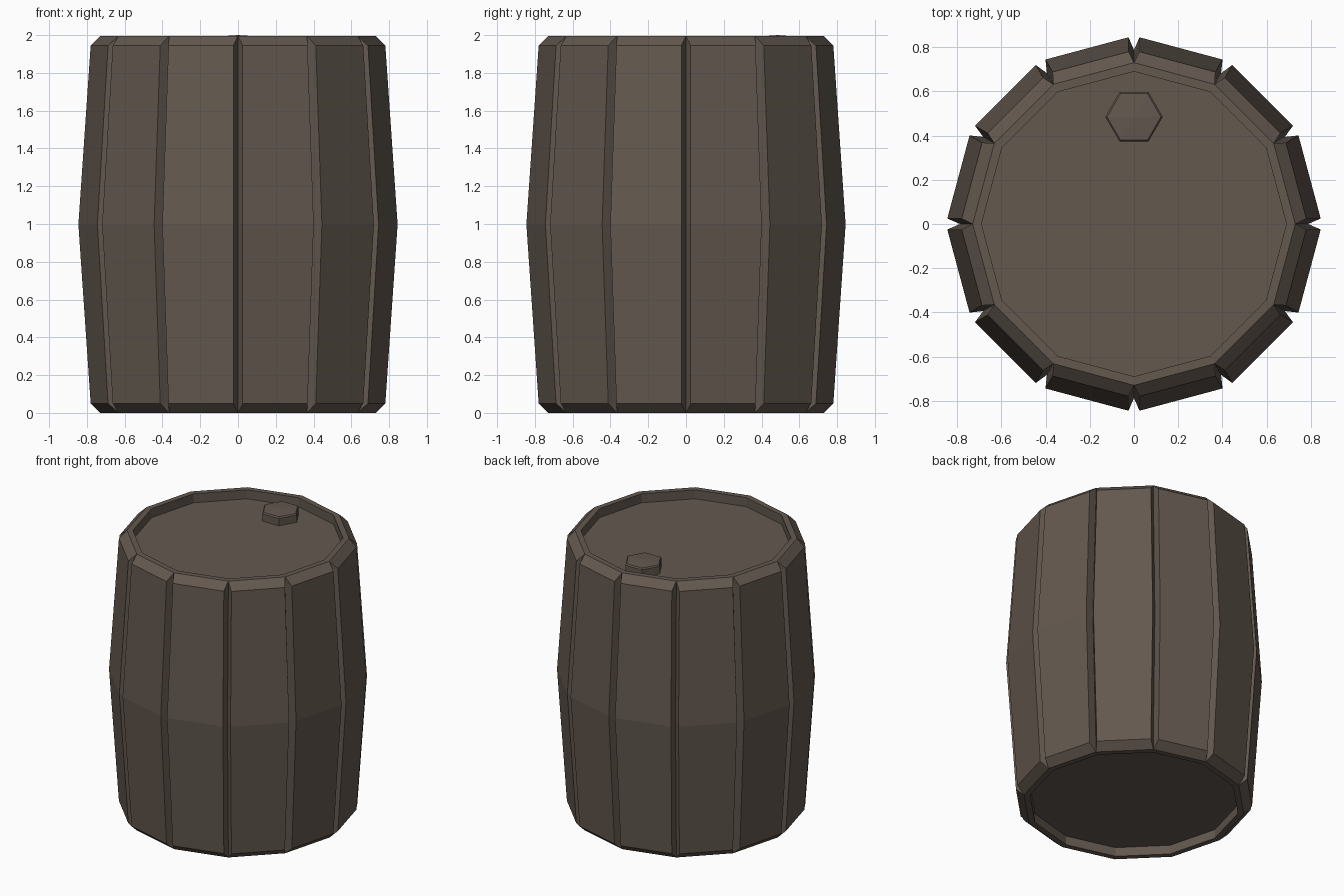
import bpy, bmesh, math
from mathutils import Matrix, Vector

if "Cube" in bpy.data.objects:
    bpy.data.objects.remove(bpy.data.objects["Cube"])

N = 12            # staves
TOP = 1.995       # rim height
RIM_OUT, RIM_IN = 0.73, 0.69
DEPTH = 0.065     # head recess
GAP = 0.025       # half width of the groove between staves

wood = bpy.data.materials.new("dark_brown_wood")
wood.diffuse_color = (0.125, 0.098, 0.078, 1)
wood.use_nodes = True
wood.node_tree.nodes["Principled BSDF"].inputs["Base Color"].default_value = wood.diffuse_color


def finish(name, bm):
    bmesh.ops.recalc_face_normals(bm, faces=bm.faces)
    me = bpy.data.meshes.new(name)
    bm.to_mesh(me)
    bm.free()
    me.materials.append(wood)
    ob = bpy.data.objects.new(name, me)
    bpy.context.collection.objects.link(ob)
    return ob


def around(k, x, r, z):
    """Point at radius r and sideways offset x, at groove number k."""
    return Matrix.Rotation(2 * math.pi * k / N, 3, 'Z') @ Vector((r, x, z))


def plain_ring(bm, r, z):
    return [bm.verts.new(around(k, 0, r, z)) for k in range(N)]


def stave_ring(bm, r_out, r_groove, z):
    pts = []
    for k in range(N):
        for x, r in ((-GAP, r_out), (0, r_groove), (GAP, r_out)):
            pts.append(bm.verts.new(around(k, x, r, z)))
    return pts


def bridge(bm, a, b):
    n = len(a)
    for i in range(n):
        j = (i + 1) % n
        bm.faces.new((a[i], a[j], b[j], b[i]))


def chamfer(bm, ring, rim):
    """Join the grooved ring to the plain 12-sided rim."""
    for k in range(N):
        left, mid, right = ring[3 * k:3 * k + 3]
        nxt = ring[(3 * k + 3) % (3 * N)]
        t, t2 = rim[k], rim[(k + 1) % N]
        bm.faces.new((left, mid, t))
        bm.faces.new((mid, right, t))
        bm.faces.new((right, nxt, t2, t))


# barrel: grooved staves bulging at the middle, chamfered rims, recessed heads
bm = bmesh.new()
levels = [stave_ring(bm, 0.78, 0.727, 0.05),
          stave_ring(bm, 0.845, 0.788, TOP / 2),
          stave_ring(bm, 0.78, 0.727, TOP - 0.05)]
for a, b in zip(levels, levels[1:]):
    bridge(bm, a, b)
for ring, z, z_head in ((levels[0], 0, DEPTH), (levels[-1], TOP, TOP - DEPTH)):
    rim = plain_ring(bm, RIM_OUT, z)
    lip = plain_ring(bm, RIM_IN, z)
    head = plain_ring(bm, RIM_IN, z_head)
    chamfer(bm, ring, rim)
    bridge(bm, rim, lip)
    bridge(bm, lip, head)
    bm.faces.new(head)
finish("barrel_body", bm)

# plug: six-sided bung with a faintly raised top
bm = bmesh.new()
rings = []
for r, z in ((0.13, TOP - DEPTH - 0.01), (0.13, TOP - 0.012), (0.122, TOP - 0.003)):
    rings.append([bm.verts.new((r * math.cos(i * math.pi / 3),
                                0.485 + r * math.sin(i * math.pi / 3), z))
                  for i in range(6)])
for a, b in zip(rings, rings[1:]):
    bridge(bm, a, b)
bm.faces.new(rings[0])
tip = bm.verts.new((0, 0.485, 2.0))
for i in range(6):
    bm.faces.new((rings[-1][i], rings[-1][(i + 1) % 6], tip))
finish("bung_plug", bm)
